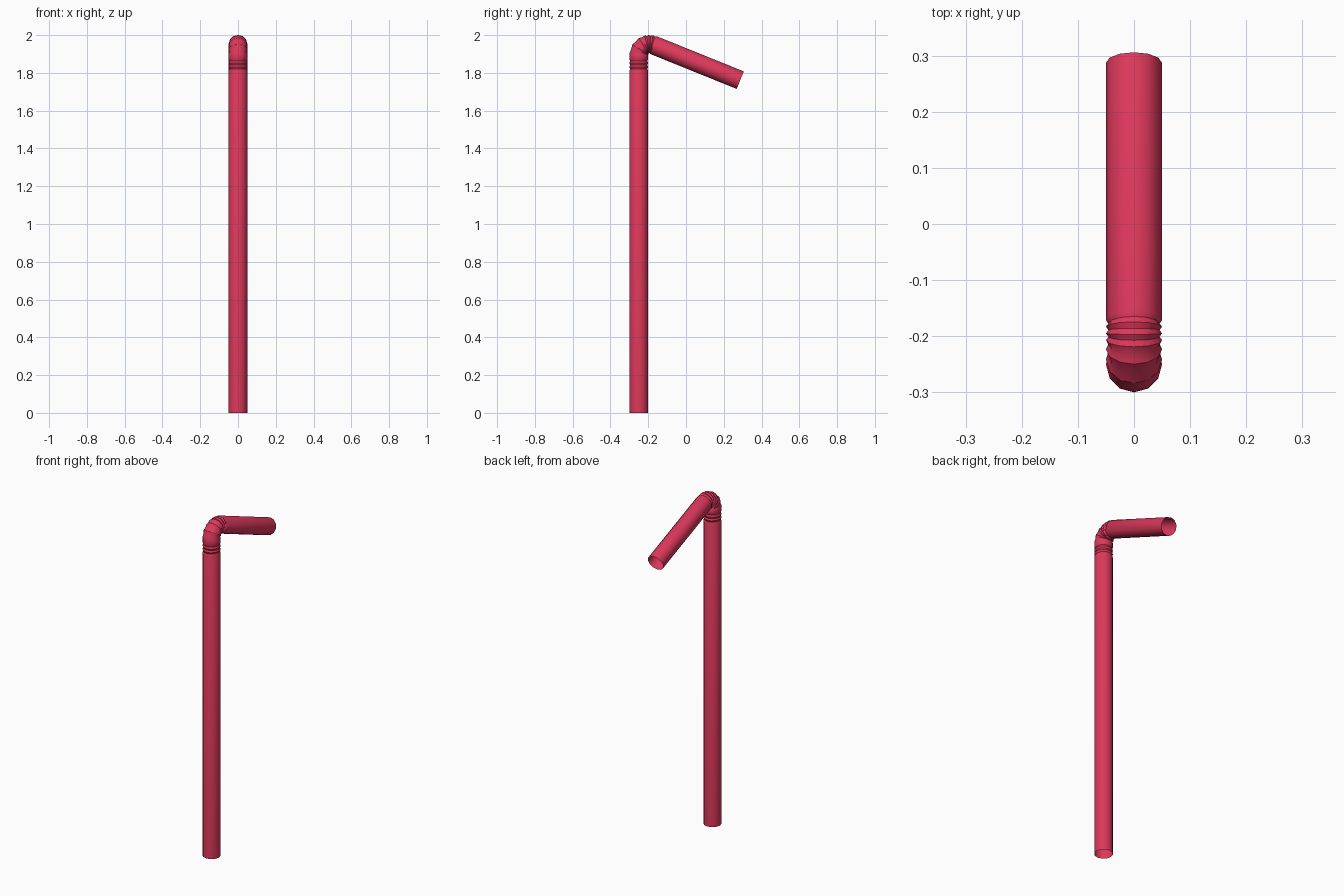
import bpy, bmesh, math
from mathutils import Vector

if "Cube" in bpy.data.objects:
    bpy.data.objects.remove(bpy.data.objects["Cube"])

SIDES = 12
RADIUS, GROOVE = 0.05, 0.0455
STEM_Y, BEND_Z, BEND_R = -0.25, 1.894, 0.057
TURN = 112.0
ARM_LENGTH = 0.495

pink = bpy.data.materials.new("raspberry pink")
pink.use_nodes = True
colour = (0.72, 0.04, 0.105, 1)
pink.diffuse_color = colour
pink.node_tree.nodes["Principled BSDF"].inputs["Base Color"].default_value = colour


def bend_point(degrees):
    """Centre of the tube part way round the elbow."""
    a = math.radians(degrees)
    return Vector((0, STEM_Y + BEND_R * (1 - math.cos(a)),
                   BEND_Z + BEND_R * math.sin(a)))


def with_grooves(values):
    """Ridges at the given stations, with a groove midway between each pair."""
    stations = []
    for a, b in zip(values, values[1:]):
        stations += [(a, RADIUS), ((a + b) / 2, GROOVE)]
    return stations + [(values[-1], RADIUS)]


# Stations: centre, direction in degrees from vertical, radius
rings = [(Vector((0, STEM_Y, 0)), 0, RADIUS)]

# Straight bellows at the top of the stem
for z, r in with_grooves([1.81, 1.831, 1.852, 1.873]):
    rings.append((Vector((0, STEM_Y, z)), 0, r))

# Curved bellows of the elbow
for deg, r in with_grooves([5, 32, 58, 76, 88, 100, TURN]):
    rings.append((bend_point(deg), deg, r))

# Open end of the drooping arm
a = math.radians(TURN)
tip = bend_point(TURN) + ARM_LENGTH * Vector((0, math.sin(a), math.cos(a)))
rings.append((tip, TURN, RADIUS))

# Skin the rings into one thin open tube
bm = bmesh.new()
loops = []
for centre, deg, r in rings:
    a = math.radians(deg)
    across = Vector((0, math.cos(a), -math.sin(a)))
    loop = []
    for i in range(SIDES):
        t = math.tau * i / SIDES
        loop.append(bm.verts.new(centre + r * (Vector((math.cos(t), 0, 0)) + across * math.sin(t))))
    loops.append(loop)
for low, high in zip(loops, loops[1:]):
    for i in range(SIDES):
        j = (i + 1) % SIDES
        bm.faces.new((low[i], low[j], high[j], high[i]))

mesh = bpy.data.meshes.new("bendy_straw")
bm.to_mesh(mesh)
bm.free()
mesh.materials.append(pink)
straw = bpy.data.objects.new("bendy_straw", mesh)
bpy.context.collection.objects.link(straw)

# Smooth round the tube, crisp at the ridges
bpy.ops.object.select_all(action='DESELECT')
straw.select_set(True)
bpy.context.view_layer.objects.active = straw
bpy.ops.object.shade_smooth_by_angle(angle=math.radians(32))
